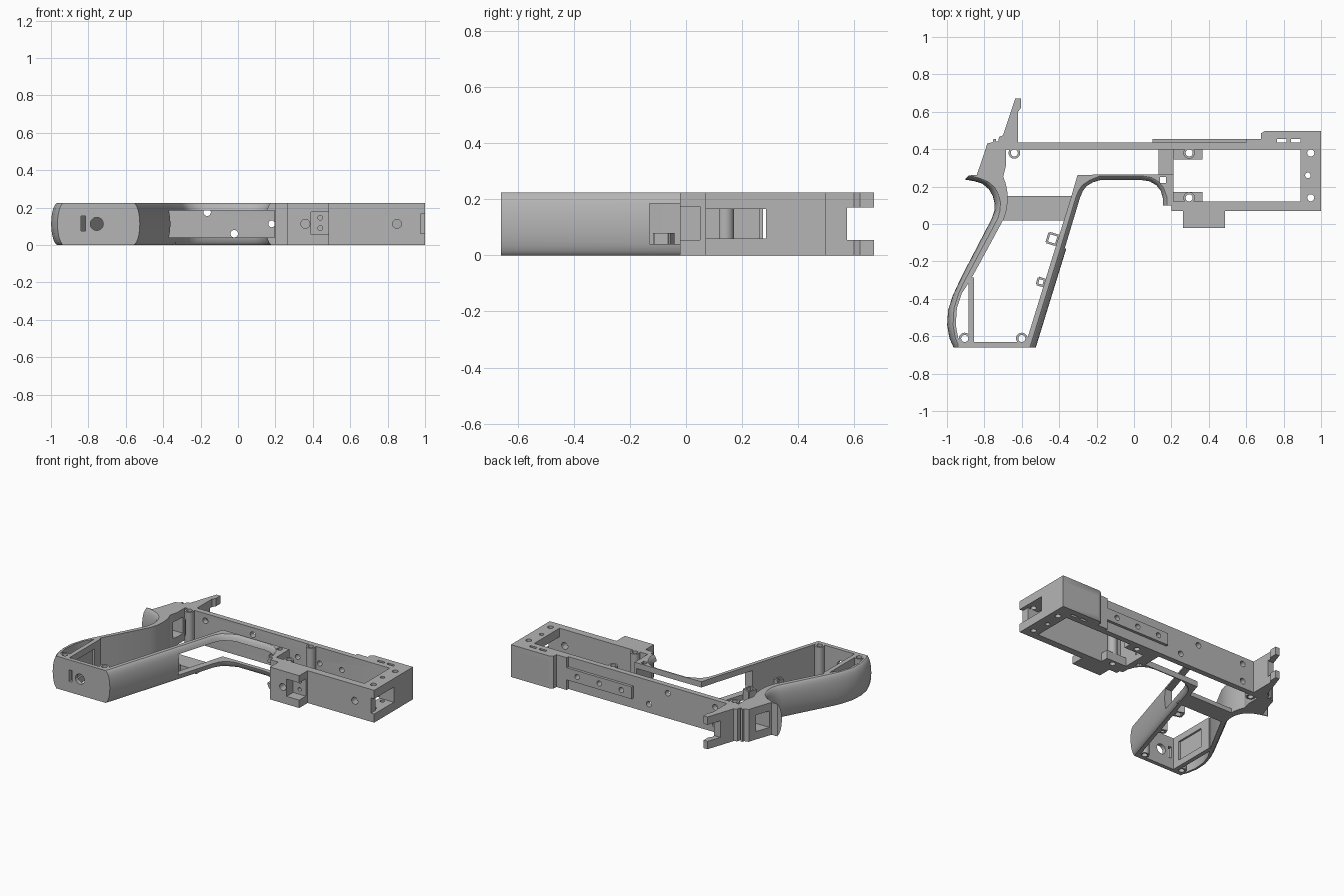
import bpy, bmesh, math
from mathutils import Matrix, Vector

if "Cube" in bpy.data.objects:
    bpy.data.objects.remove(bpy.data.objects["Cube"])

H = 0.225          # full height of the frame
MID = H / 2
parts, cutters = [], []

grey = bpy.data.materials.new("mid grey")
grey.diffuse_color = (0.46, 0.46, 0.46, 1)
grey.use_nodes = True
grey.node_tree.nodes["Principled BSDF"].inputs["Base Color"].default_value = grey.diffuse_color


def finish(name, bm, store):
    bmesh.ops.recalc_face_normals(bm, faces=bm.faces)
    me = bpy.data.meshes.new(name)
    bm.to_mesh(me)
    bm.free()
    me.materials.append(grey)
    ob = bpy.data.objects.new(name, me)
    bpy.context.collection.objects.link(ob)
    store.append(ob)
    return ob


def box(name, x0, x1, y0, y1, z0=0, z1=H, store=parts, turn=0):
    bm = bmesh.new()
    bmesh.ops.create_cube(bm, size=1)
    c = Vector(((x0 + x1) / 2, (y0 + y1) / 2, (z0 + z1) / 2))
    bm.transform(Matrix.Translation(c) @ Matrix.Rotation(turn, 4, 'Z')
                 @ Matrix.Diagonal((x1 - x0, y1 - y0, z1 - z0, 1)))
    return finish(name, bm, store)


def rod(name, centre, r, length, axis='Z', store=parts, sides=20):
    bm = bmesh.new()
    bmesh.ops.create_cone(bm, cap_ends=True, segments=sides, radius1=r, radius2=r, depth=length)
    rot = {'Z': Matrix(), 'X': Matrix.Rotation(math.pi / 2, 4, 'Y'),
           'Y': Matrix.Rotation(math.pi / 2, 4, 'X')}[axis]
    bm.transform(Matrix.Translation(centre) @ rot.to_4x4())
    return finish(name, bm, store)


def extrude(name, pts, z0=0, z1=H):
    bm = bmesh.new()
    f = bm.faces.new([bm.verts.new((x, y, z0)) for x, y in pts])
    new = bmesh.ops.extrude_face_region(bm, geom=[f])["geom"]
    bmesh.ops.translate(bm, vec=(0, 0, z1 - z0), verts=[v for v in new if isinstance(v, bmesh.types.BMVert)])
    return finish(name, bm, parts)


def strap(name, pairs, bulge=0.037, levels=12):
    """Wall between outer and inner points, outer side rounded over the height."""
    bm = bmesh.new()
    rows = []
    for k in range(levels + 1):
        t = -math.cos(math.pi * k / levels)
        row = []
        for ox, oy, ix, iy in pairs:
            o, n = Vector((ox, oy)), Vector((ix, iy))
            p = o + (n - o).normalized() * bulge * (1 - math.sqrt(1 - 0.98 * t * t))
            z = MID * (1 + t)
            row.append((bm.verts.new((p.x, p.y, z)), bm.verts.new((ix, iy, z))))
        rows.append(row)
    n = len(pairs)
    for a, b in zip(rows, rows[1:]):
        for s in (0, 1):
            for i in range(n - 1):
                bm.faces.new((a[i][s], a[i + 1][s], b[i + 1][s], b[i][s]))
        for e in (0, n - 1):
            bm.faces.new((a[e][0], a[e][1], b[e][1], b[e][0]))
    for r in (rows[0], rows[-1]):
        for i in range(n - 1):
            bm.faces.new((r[i][0], r[i + 1][0], r[i + 1][1], r[i][1]))
    return finish(name, bm, parts)


def cut_box(*a):
    return box("box_cutter", *a, store=cutters)


def cut_rod(c, r, length, axis='Z', sides=20):
    return rod("hole_cutter", c, r, length, axis, cutters, sides)


# Grip: rear strap, front strap flowing into the guard, butt plate
rear = strap("rear_strap", [
    (-.965, -.66, -.915, -.66), (-.987, -.61, -.94, -.61), (-.999, -.54, -.953, -.54),
    (-.994, -.46, -.947, -.45), (-.97, -.385, -.92, -.37), (-.94, -.32, -.875, -.30),
    (-.89, -.22, -.825, -.21), (-.76, .03, -.695, .03), (-.747, .07, -.68, .08),
    (-.745, .11, -.675, .13), (-.755, .15, -.678, .18), (-.775, .185, -.687, .22),
    (-.81, .215, -.70, .255), (-.85, .228, -.79, .262), (-.905, .238, -.885, .258)])
front = strap("front_strap_and_guard", [
    (-.525, -.66, -.585, -.66), (-.36, -.125, -.42, -.125), (-.28, .14, -.337, .14),
    (-.265, .175, -.326, .18), (-.245, .20, -.314, .22), (-.21, .22, -.302, .262),
    (-.18, .226, -.18, .264), (.04, .226, .04, .264), (.08, .22, .10, .264),
    (.115, .20, .15, .264), (.138, .17, .21, .264), (.146, .135, .211, .15),
    (.146, .10, .211, .10)])
extrude("butt_plate", [(-.94, -.66), (-.56, -.66), (-.55, -.632), (-.94, -.632)])
box("grip_inner_wall", -.885, -.855, -.64, -.285)
cut_box(-.868, -.84, -.58, -.36, .045, .18)
box("grip_bridge", -.70, -.335, .02, .15, 0, .03)
cut_box(-.84, -.815, -.70, -.60, .075, .155)
cut_rod((-.755, -.65, MID), .035, .1, 'Y')

# Slot running through the guard and the upper front strap
slot = cut_box(-.45, .195, -.13, .30, .04, .185)

# Tang with stepped top and forked spur
extrude("rear_tang_and_spur", [
    (-.62, .40), (-.62, .60), (-.605, .62), (-.605, .67), (-.635, .67), (-.655, .61),
    (-.70, .475), (-.722, .465), (-.726, .44), (-.738, .44), (-.738, .455), (-.752, .455),
    (-.754, .438), (-.785, .43), (-.80, .38), (-.845, .25), (-.70, .25), (-.685, .31),
    (-.685, .40)])
cut_box(-.75, -.55, .575, .70, .055, .17)
cut_box(-.90, -.65, .275, .375, .055, .17)

# Long top rail with side plate and muzzle block
box("top_rail", -.69, 1, .398, .436)
box("rail_side_plate", .10, .60, .43, .455, .07, .155)
box("rail_step", .60, .69, .43, .455)
extrude("muzzle_block", [(.68, .43), (1, .43), (1, .497), (.70, .497), (.68, .485)])
cut_rod((.87, .525, MID), .072, .32, 'X', 32)
for x in (.79, .865):
    cut_box(x - .026, x + .026, .437, .455, -.01, H + .01)
for x in (.18, .35, .52):
    cut_rod((x, .44, MID), .018, .12, 'Y')
for x, z in ((-.165, .175), (-.53, .05), (-.53, .175), (-.02, .06)):
    cut_rod((x, .417, z), .02, .08, 'Y')

# Front frame: bottom rail, front wall, inner post, rear web
box("bottom_rail", .20, 1, .07, .12)
box("front_wall", .96, 1, .07, .45)
box("front_inner_post", .89, .965, .11, .41)
box("rear_web", .13, .211, .25, .41, 0, .04)
cut_box(.975, 1.02, .05, .285, .06, .165)
cut_box(.87, 1.02, .12, .285, .06, .165)
cut_rod((.93, .26, MID), .015, .3)
cut_box(.14, .172, .219, .251, -.01, H + .01)
for y in (.155, .34):
    for z in (.02, .205):
        cut_rod((1, y, z), .019, .03, 'X')
cut_rod((1, .41, MID), .024, .06, 'X')
cut_rod((.85, .08, MID), .024, .12, 'Y')

# Accessory block with corner pocket under the bottom rail
box("lower_block", .262, .487, -.022, .09)
cut_box(.39, .50, -.04, .05, .055, .175)
cut_rod((.36, -.02, MID), .024, .12, 'Y')
for z in (.09, .145):
    cut_rod((.44, .06, z), .013, .06, 'Y', 12)

# Screw bosses, each with a hole along its height
for y0, y1 in ((.345, .40), (.12, .172)):
    box("boss_block", .211, .367, y0, y1, 0, .06)
for x, y in ((.295, .38), (.945, .38), (.295, .14), (.945, .14),
             (-.64, .38), (-.905, -.612), (-.60, -.612)):
    rod("screw_boss", (x, y, MID), .031, H)
    cut_rod((x, y, MID), .019, H + .02)


def bounds(ob):
    vs = [v.co for v in ob.data.vertices]
    return [(min(v[i] for v in vs), max(v[i] for v in vs)) for i in range(3)]


# Apply every cutter to the parts it touches
for ob in parts:
    a = bounds(ob)
    for c in cutters:
        if c is slot and ob is not front:
            continue
        b = bounds(c)
        if all(a[i][0] < b[i][1] and b[i][0] < a[i][1] for i in range(3)):
            m = ob.modifiers.new("cut", 'BOOLEAN')
            m.operation, m.solver, m.object = 'DIFFERENCE', 'EXACT', c
deps = bpy.context.evaluated_depsgraph_get()
meshes = [bpy.data.meshes.new_from_object(ob.evaluated_get(deps)) for ob in parts]
for ob, me in zip(parts, meshes):
    ob.modifiers.clear()
    ob.data = me
for c in cutters:
    bpy.data.objects.remove(c)

# Small hollow guides along the front strap
for x, y, s in ((-.435, -.08, .026), (-.497, -.31, .018)):
    for k in range(4):
        a = math.radians(-17 + 90 * k)
        cx, cy = x + s * math.cos(a), y + s * math.sin(a)
        box("strap_guide", cx - .006, cx + .006, cy - s, cy + s, 0, .08, turn=a)

# Smooth the rounded parts, keep hard edges
for ob in bpy.context.view_layer.objects:
    ob.select_set(True)
bpy.context.view_layer.objects.active = rear
bpy.ops.object.shade_smooth_by_angle(angle=math.radians(32))
